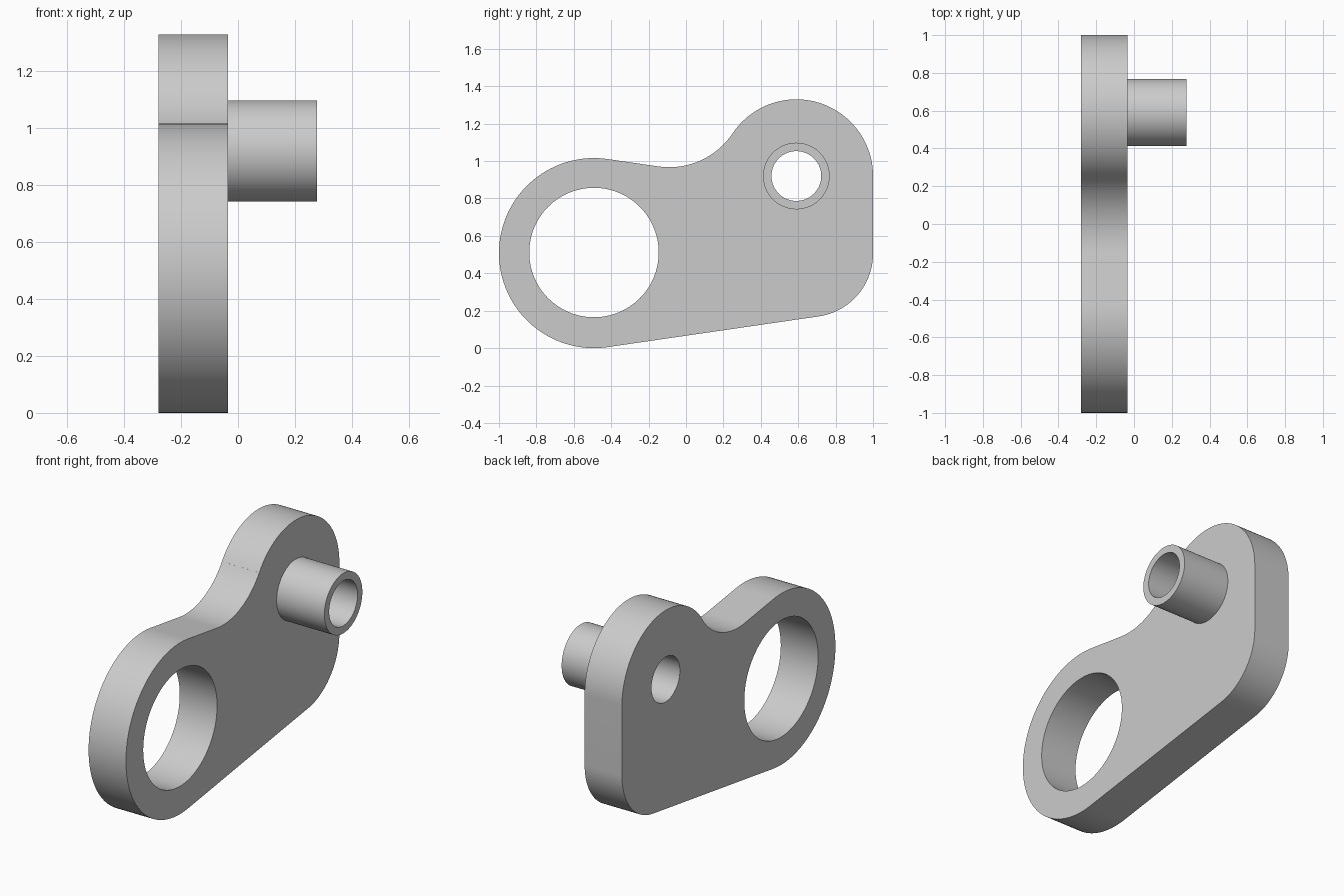
import bpy, bmesh
from math import sin, cos, pi, radians
from mathutils import Matrix

cube = bpy.data.objects.get("Cube")
if cube:
    bpy.data.objects.remove(cube, do_unlink=True)

# Single plain grey
grey = bpy.data.materials.new("plain_grey")
grey.use_nodes = True
colour = (0.6, 0.6, 0.6, 1)
grey.diffuse_color = colour
grey.node_tree.nodes["Principled BSDF"].inputs["Base Color"].default_value = colour


def arc(centre, radius, start, end):
    """Points along an arc, in degrees; end below start runs clockwise."""
    steps = max(4, round(abs(end - start) / 3))
    angles = [radians(start + (end - start) * i / steps) for i in range(steps + 1)]
    return [(centre[0] + radius * cos(a), centre[1] + radius * sin(a)) for a in angles]


def circle(centre, radius):
    return arc(centre, radius, 0, 360)[:-1]


def extruded(name, loops, x0, x1):
    """Fill an outline with holes in the side plane, then extrude it along x."""
    bm = bmesh.new()
    for loop in loops:
        verts = [bm.verts.new((x0, y, z)) for y, z in loop]
        for a, b in zip(verts, verts[1:] + verts[:1]):
            bm.edges.new((a, b))
    bmesh.ops.triangle_fill(bm, edges=bm.edges[:], use_beauty=True)
    result = bmesh.ops.extrude_face_region(bm, geom=bm.faces[:], use_keep_orig=True)
    moved = [v for v in result["geom"] if isinstance(v, bmesh.types.BMVert)]
    bmesh.ops.translate(bm, verts=moved, vec=(x1 - x0, 0, 0))
    bmesh.ops.recalc_face_normals(bm, faces=bm.faces[:])
    mesh = bpy.data.meshes.new(name)
    bm.to_mesh(mesh)
    bm.free()
    mesh.materials.append(grey)
    obj = bpy.data.objects.new(name, mesh)
    bpy.context.collection.objects.link(obj)
    bpy.ops.object.select_all(action="DESELECT")
    obj.select_set(True)
    bpy.context.view_layer.objects.active = obj
    bpy.ops.object.shade_smooth_by_angle(angle=radians(30))
    return obj


# Main centres in (y, z) and the slope of the straight edges
big_eye = (-0.492, 0.508)
small_eye = (0.59, 0.92)
slope = 8.3

# Plate outline, anticlockwise: corner, small lobe, concave neck, big lobe
outline = arc((0.661, 0.505), 0.339, slope - 90, 0)
outline += arc(small_eye, 0.41, 0, 146.2)
outline += arc((-0.09, 1.375), 0.408, -33.8, -90 - slope)
outline += arc(big_eye, 0.508, 90 - slope, 270 + slope)

bore = circle(small_eye, 0.133)
extruded("lever_plate", [outline, circle((-0.492, 0.511), 0.346), bore], -0.28, -0.035)

# Hollow boss standing on the plate
extruded("hollow_boss", [circle(small_eye, 0.178), bore], -0.035, 0.278)
